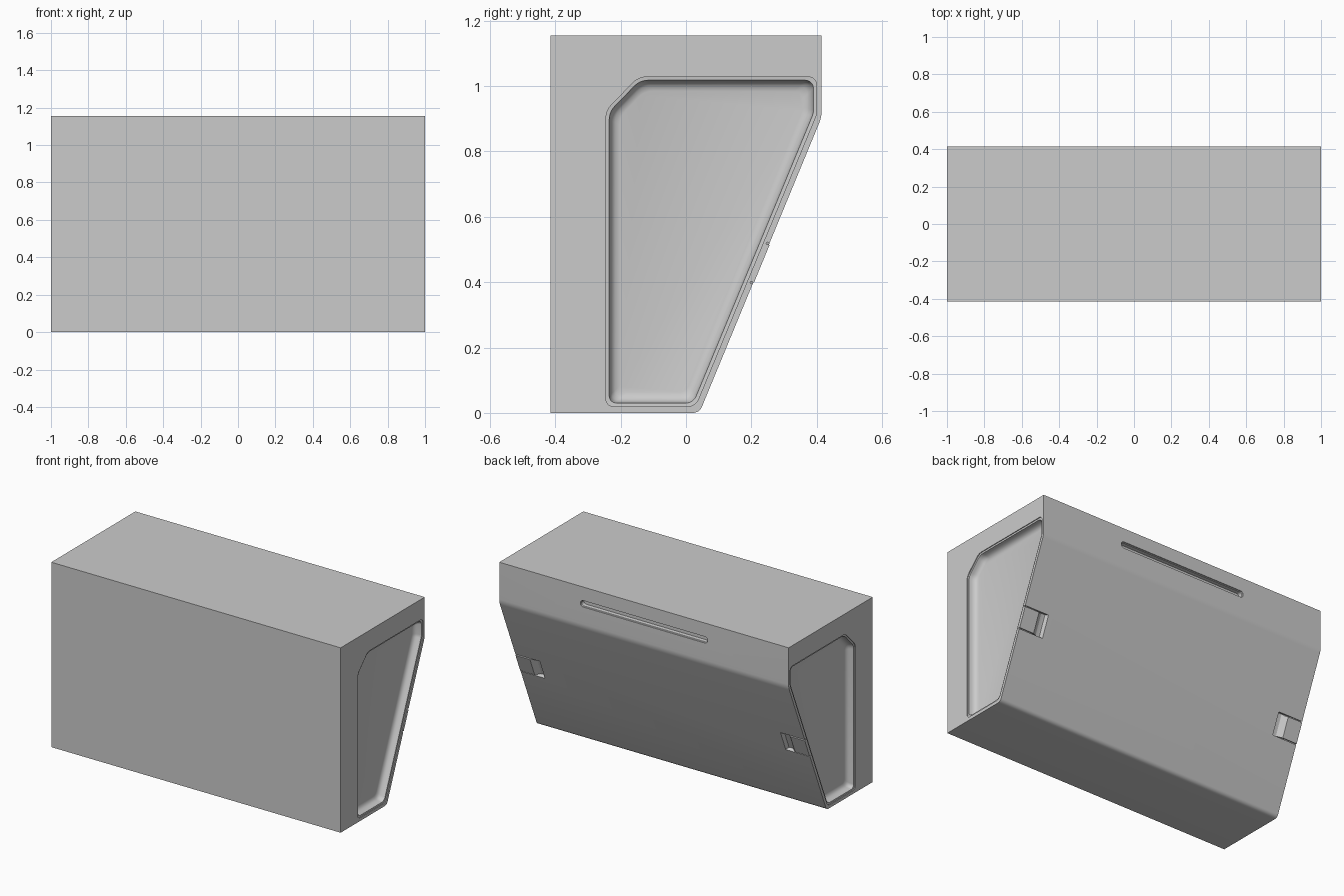
import bpy, bmesh, math
from mathutils import Vector, Matrix

if "Cube" in bpy.data.objects:
    bpy.data.objects.remove(bpy.data.objects["Cube"])


def loft(name, rings):
    """Closed solid through a stack of equal-length rings of 3D points."""
    bm = bmesh.new()
    loops = [[bm.verts.new(p) for p in ring] for ring in rings]
    n = len(loops[0])
    for a, b in zip(loops, loops[1:]):
        for i in range(n):
            bm.faces.new((a[i], a[(i + 1) % n], b[(i + 1) % n], b[i]))
    bm.faces.new(loops[0])
    bm.faces.new(loops[-1])
    bmesh.ops.recalc_face_normals(bm, faces=bm.faces)
    mesh = bpy.data.meshes.new(name)
    bm.to_mesh(mesh)
    bm.free()
    ob = bpy.data.objects.new(name, mesh)
    bpy.context.collection.objects.link(ob)
    return ob


def inset(pts, d):
    """Move every edge of a counter-clockwise polygon inwards by d."""
    out = []
    for i, p in enumerate(pts):
        p = Vector(p)
        u = (p - Vector(pts[i - 1])).normalized()
        v = (Vector(pts[(i + 1) % len(pts)]) - p).normalized()
        nu, nv = Vector((-u.y, u.x)), Vector((-v.y, v.x))
        out.append(p + (nu + nv) * d / (1 + nu.dot(nv)))
    return out


def rounded(pts, radii, seg=6):
    """Replace each corner with an arc; radius 0 keeps it sharp."""
    out = []
    for i, (p, r) in enumerate(zip(pts, radii)):
        p = Vector(p)
        if r == 0:
            out.append(p)
            continue
        u = (Vector(pts[i - 1]) - p).normalized()
        v = (Vector(pts[(i + 1) % len(pts)]) - p).normalized()
        half = u.angle(v) / 2
        c = p + (u + v).normalized() * r / math.sin(half)
        a, b = p + u * r / math.tan(half) - c, p + v * r / math.tan(half) - c
        sweep = math.pi - 2 * half
        for k in range(seg + 1):
            t = k / seg
            out.append(c + (a * math.sin((1 - t) * sweep) + b * math.sin(t * sweep)) / math.sin(sweep))
    return out


def cut(body, cutter):
    mod = body.modifiers.new("cut", 'BOOLEAN')
    mod.operation, mod.solver, mod.object = 'DIFFERENCE', 'EXACT', cutter
    bpy.context.view_layer.objects.active = body
    bpy.ops.object.modifier_apply(modifier=mod.name)
    bpy.data.objects.remove(cutter)


# Cabinet: side profile (y, z) extruded along x
profile = rounded([(-0.415, 0), (0.041, 0), (0.415, 0.905), (0.415, 1.155), (-0.415, 1.155)],
                  [0, 0.03, 0.1, 0, 0])
body = loft("cabinet", [[(x, p.x, p.y) for p in profile] for x in (-1, 1)])

# Side panel recesses: stepped lip, wall and rounded foot (inset, depth)
panel = [(-0.245, 0.02), (0.029, 0.02), (0.4, 0.915), (0.4, 1.028), (-0.145, 1.028), (-0.245, 0.925)]
radii = [0.022, 0.035, 0.05, 0.025, 0.06, 0.06]
steps = [(0, -0.02), (0, 0.005), (0.01, 0.006), (0.013, 0.022), (0.018, 0.036),
         (0.028, 0.046), (0.043, 0.05)]
for s in (-1, 1):
    rings = [[(s * (1 - depth), p.x, p.y) for p in rounded(inset(panel, d), radii)]
             for d, depth in steps]
    cut(body, loft("panel_cutter", rings))

# Handle slot in the upper back, with a slightly tapered wall
def slot_ring(y, r):
    pts = []
    for k in range(26):
        side = 1 if k < 13 else -1
        a = -math.pi / 2 + (k if k < 13 else k - 1) * math.pi / 12
        pts.append((side * 0.42 + r * math.cos(a), y, 1.05 + r * math.sin(a)))
    return pts


cut(body, loft("slot_cutter", [slot_ring(0.44, 0.02), slot_ring(0.41, 0.02),
                               slot_ring(0.407, 0.016), slot_ring(0.385, 0.014)]))

# Latches on the sloping back: (x, height above slope) outlines swept along the slope
slope = Matrix.Translation((0, 0.229, 0.457)) @ Matrix.Rotation(math.atan2(-0.374, 0.905), 4, 'X')
pocket = [(1.05, 0.02), (1.05, -0.008), (0.92, -0.008), (0.87, -0.024), (0.84, -0.022), (0.825, 0.02)]
tab = [(1.0, 0.003), (1.0, -0.009), (0.92, -0.009), (0.875, -0.026), (0.868, -0.02), (0.9, 0.003)]


def sweep(name, outline, s, half):
    return loft(name, [[slope @ Vector((s * x, h, t)) for x, h in outline] for t in (-half, half)])


tabs = []
for s, side in ((-1, "left"), (1, "right")):
    cut(body, sweep("latch_cutter", pocket, s, 0.068))
    tabs.append(sweep(side + "_latch", tab, s, 0.062))

# Smooth the fillets, keep the hard edges
bpy.ops.object.select_all(action='DESELECT')
for ob in [body] + tabs:
    ob.select_set(True)
bpy.context.view_layer.objects.active = body
bpy.ops.object.shade_smooth_by_angle(angle=math.radians(30))
